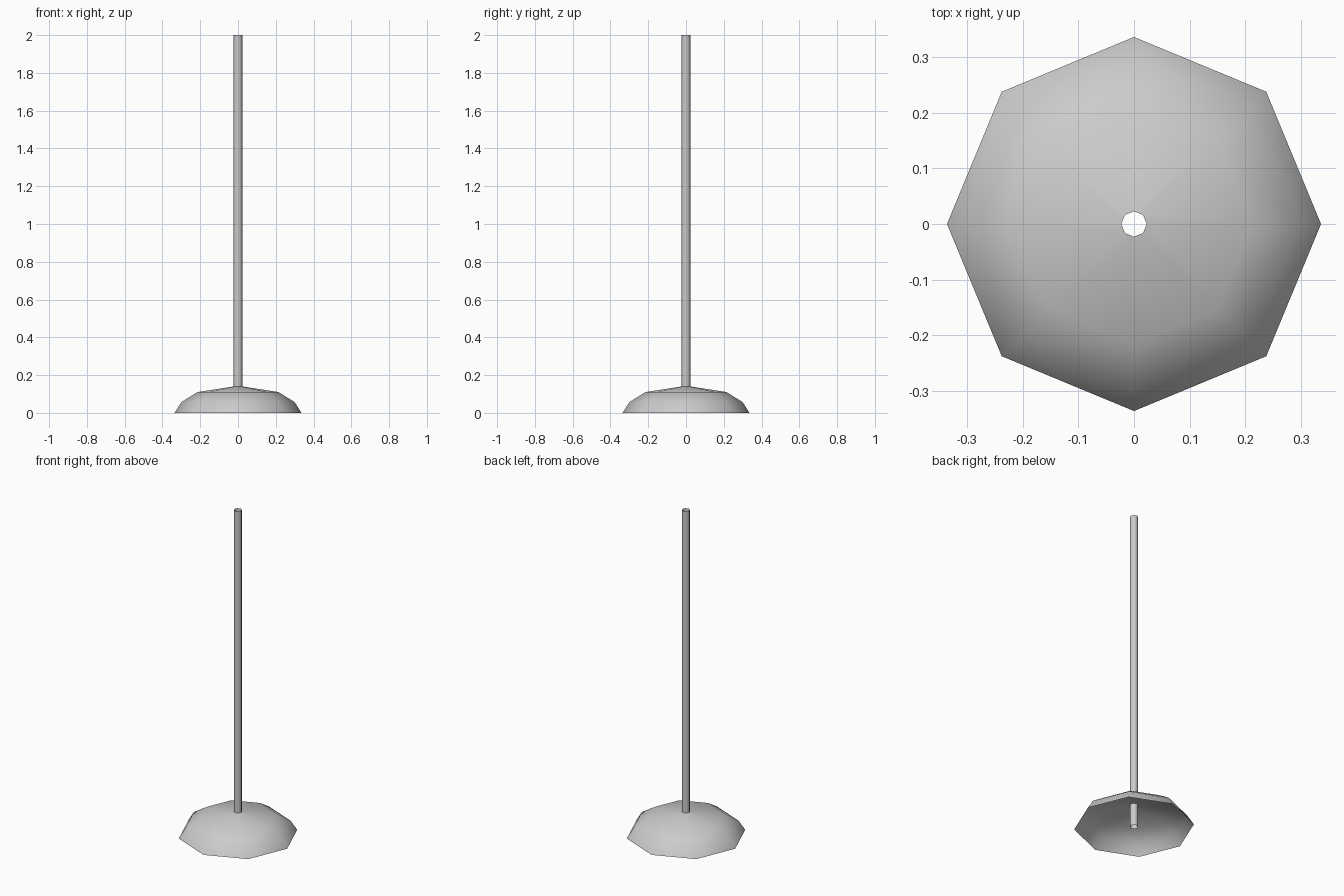
import bpy
import bmesh
from math import cos, sin, pi

SIDES = 8

cube = bpy.data.objects.get("Cube")
if cube:
    bpy.data.objects.remove(cube, do_unlink=True)

grey = bpy.data.materials.new("plain_grey")
grey.use_nodes = True
colour = (0.6, 0.6, 0.6, 1)
grey.diffuse_color = colour
grey.node_tree.nodes["Principled BSDF"].inputs["Base Color"].default_value = colour


def lathe(name, profile):
    """Open shell: turn a (radius, height) profile, listed bottom to top."""
    bm = bmesh.new()
    rings = [[bm.verts.new((r * cos(2 * pi * i / SIDES), r * sin(2 * pi * i / SIDES), z))
              for i in range(SIDES)] for r, z in profile]
    for low, high in zip(rings, rings[1:]):
        for i in range(SIDES):
            j = (i + 1) % SIDES
            face = bm.faces.new((low[i], low[j], high[j], high[i]))
            face.smooth = True
    mesh = bpy.data.meshes.new(name)
    bm.to_mesh(mesh)
    bm.free()
    mesh.materials.append(grey)
    obj = bpy.data.objects.new(name, mesh)
    bpy.context.collection.objects.link(obj)
    return obj


# Hollow domed foot, open underneath
lathe("domed_base", [(0.336, 0), (0.3, 0.057), (0.215, 0.11), (0.023, 0.14)])

# Hollow pole, open at both ends
lathe("pole", [(0.023, 0), (0.023, 2)])
